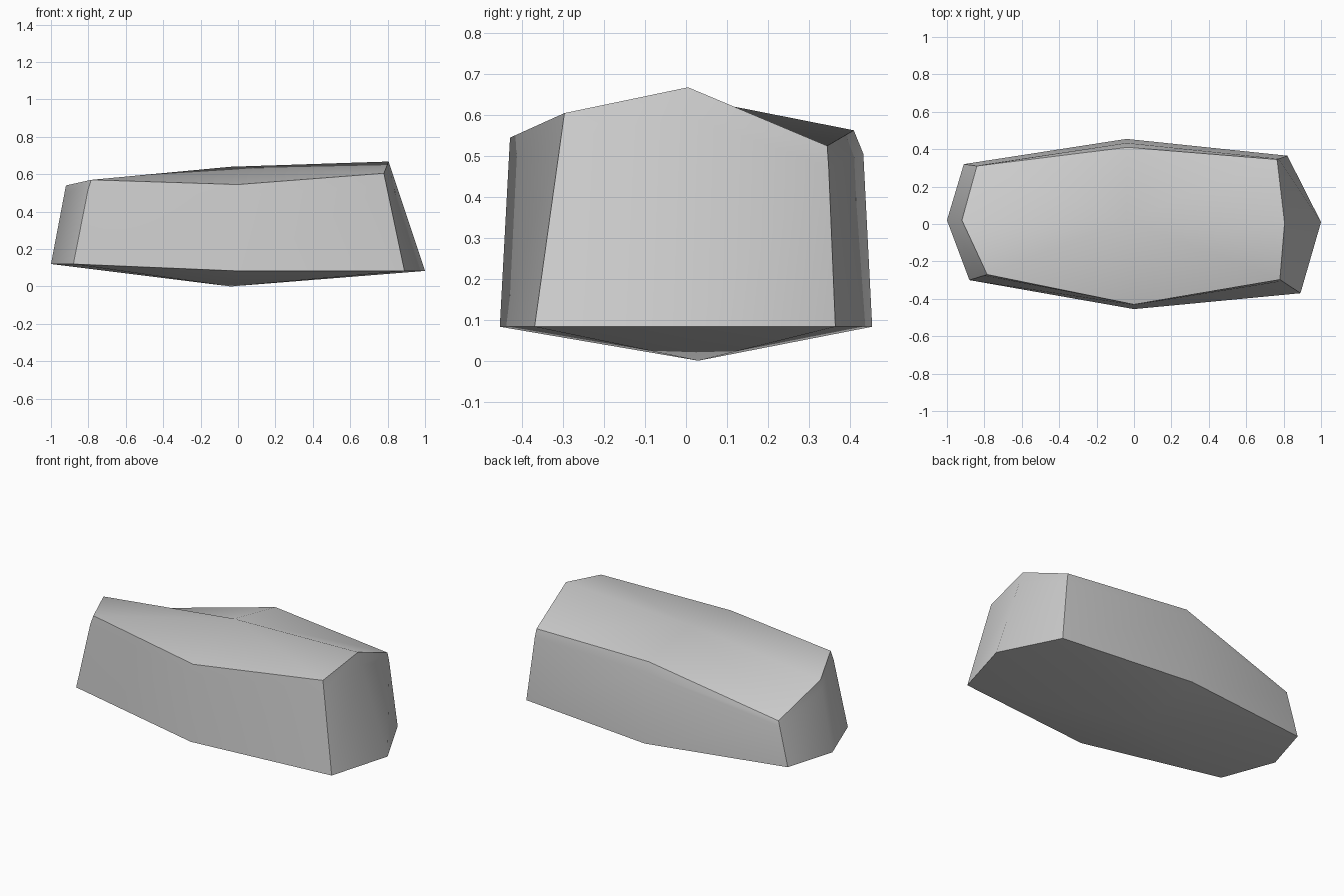
import bpy, bmesh, math
from mathutils import Vector

if "Cube" in bpy.data.objects:
    bpy.data.objects.remove(bpy.data.objects["Cube"])

# Eight-sided outlines, counter-clockwise from the left tip
base = [(-1.0, .02, .12), (-.88, -.30, .12), (0, -.455, .083), (.89, -.37, .083),
        (1.0, .01, .083), (.82, .365, .083), (-.04, .455, .083), (-.91, .32, .12)]
crown = [(-.92, .02, .54), (-.785, -.27, .57), (0, -.43, .545), (.78, -.297, .605),
         (.805, .005, .668), (.765, .345, .525), (-.035, .41, .563), (-.84, .31, .38)]
# Outward push of the shoulder just under the top rim
bulge = [0, .006, 0, 0, 0, .003, .018, 0]
shoulder = []
for b, c, push in zip(base, crown, bulge):
    p = Vector(b).lerp(Vector(c), .88)
    shoulder.append(p + Vector((p.x, p.y, 0)).normalized() * push)

bm = bmesh.new()
rings = [[bm.verts.new(p) for p in ring] for ring in (base, shoulder, crown)]
low = bm.verts.new((-.04, .03, 0))
peak = bm.verts.new((-.04, .02, .64))

# Side walls between rings, then shallow fans for the underside and top
for i in range(8):
    j = (i + 1) % 8
    for lower, upper in zip(rings, rings[1:]):
        bm.faces.new((lower[i], lower[j], upper[j], upper[i]))
    bm.faces.new((rings[2][i], rings[2][j], peak))
    bm.faces.new((rings[0][j], rings[0][i], low))
bmesh.ops.recalc_face_normals(bm, faces=bm.faces)

mesh = bpy.data.meshes.new("faceted_stone")
bm.to_mesh(mesh)
bm.free()
stone = bpy.data.objects.new("faceted_stone", mesh)
bpy.context.collection.objects.link(stone)

# Soft facets with crisp corners
bpy.context.view_layer.objects.active = stone
stone.select_set(True)
bpy.ops.object.shade_smooth_by_angle(angle=math.radians(45))
